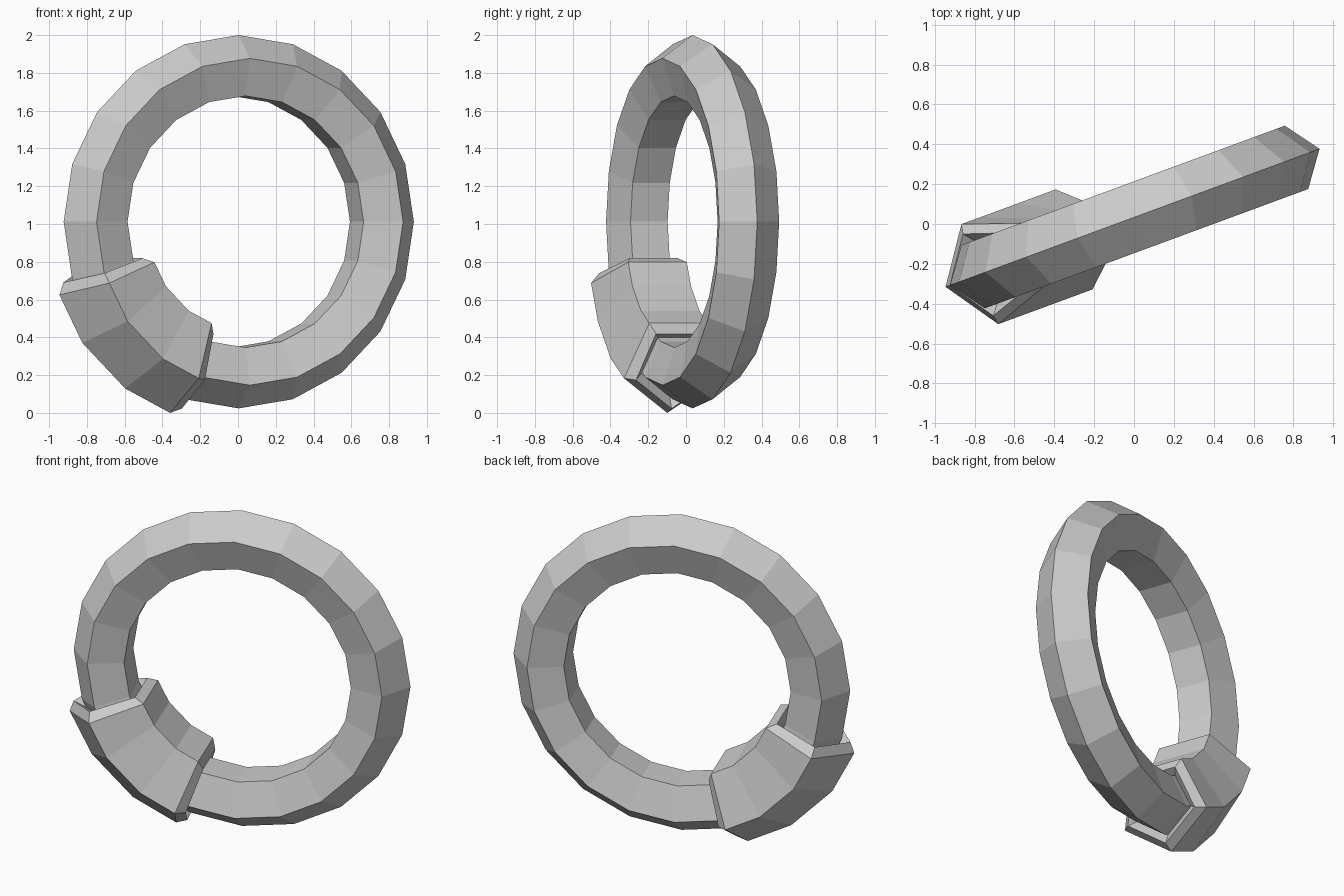
import bpy, bmesh
from math import sin, cos, radians, tau, pi
from mathutils import Vector

if "Cube" in bpy.data.objects:
    bpy.data.objects.remove(bpy.data.objects["Cube"])

CENTER = (0.004, 0.035, 1.012)
YAW = radians(20.25)
MAJOR, MINOR, SIDES, STEPS = 0.81, 0.178, 5, 20

# Ring: low-poly torus with a pentagonal section, standing upright
bpy.ops.mesh.primitive_torus_add(major_radius=MAJOR, minor_radius=MINOR,
                                 major_segments=STEPS, minor_segments=SIDES,
                                 location=CENTER, rotation=(pi / 2, 0, YAW))
bpy.context.object.name = "ring"


def section(deg, minor):
    """Pentagon points around the ring's core at an angle along the ring."""
    a = radians(deg)
    pts = []
    for k in range(SIDES):
        b = tau * k / SIDES
        r = MAJOR + minor * cos(b)
        pts.append(Vector((r * cos(a), minor * sin(b), r * sin(a))))
    return pts


def inset(deg, toward, minor):
    """Section moved part of the way to its neighbour, for the chamfers."""
    amounts = (0.165, 0.19, 0.21, 0.21, 0.19)
    return [p.lerp(q, t) for p, q, t in
            zip(section(deg, minor), section(toward, minor), amounts)]


# Collar: thick shell over three ring segments, chamfered at both rims
OUT, RIM, INN = 0.281, 0.23, 0.18
loops = [section(198, RIM),
         inset(198, 216, OUT), section(216, OUT), section(234, OUT), inset(252, 234, OUT),
         section(252, RIM),
         inset(252, 234, INN), section(234, INN), section(216, INN), inset(198, 216, INN)]
bm = bmesh.new()
rows = [[bm.verts.new(p) for p in loop] for loop in loops]
for i, row in enumerate(rows):
    nxt = rows[(i + 1) % len(rows)]
    for k in range(SIDES):
        j = (k + 1) % SIDES
        bm.faces.new((row[k], row[j], nxt[j], nxt[k]))
bmesh.ops.recalc_face_normals(bm, faces=bm.faces)
mesh = bpy.data.meshes.new("collar")
bm.to_mesh(mesh)
bm.free()
collar = bpy.data.objects.new("collar", mesh)
collar.location = CENTER
collar.rotation_euler = (0, 0, YAW)
bpy.context.collection.objects.link(collar)
